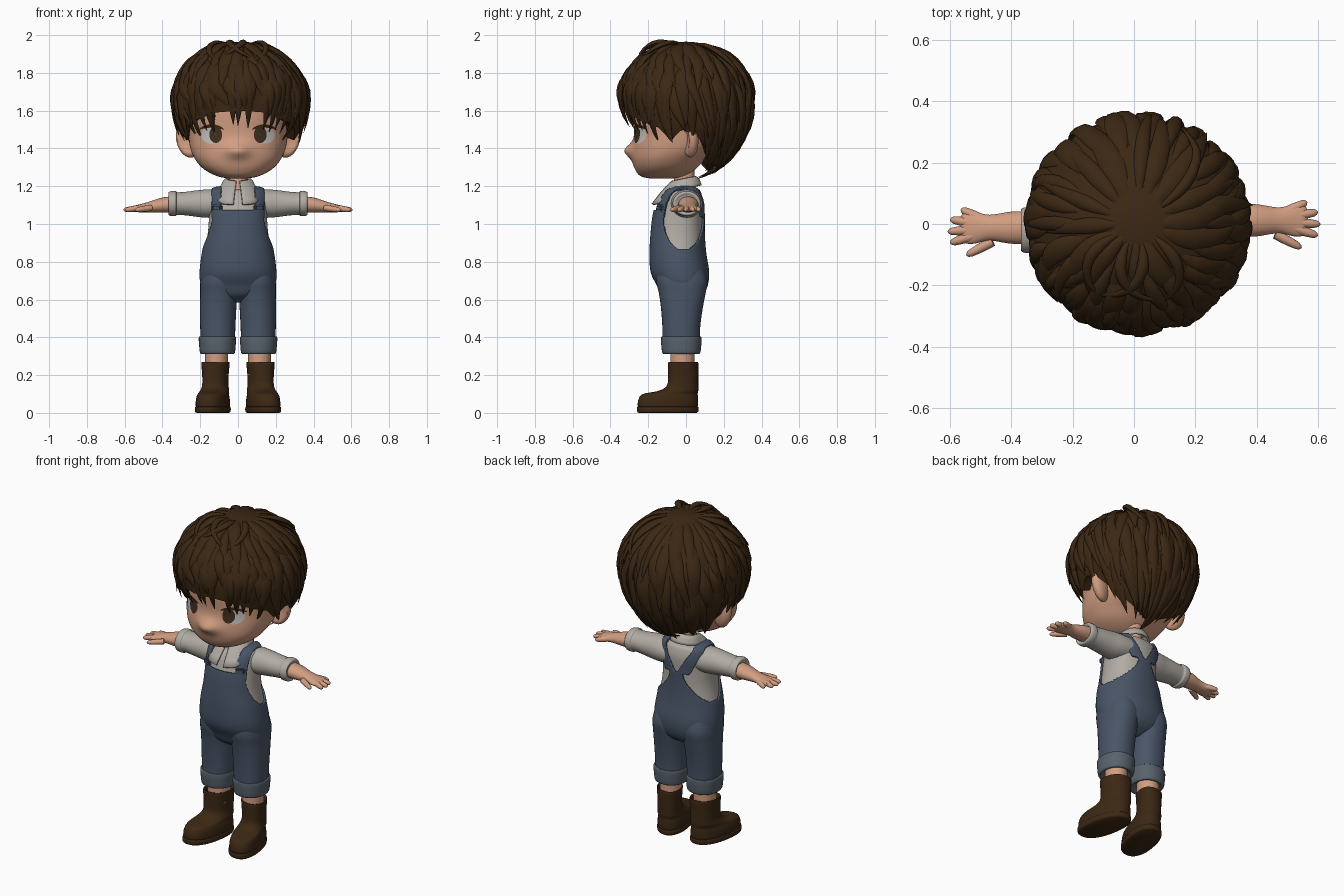
import bpy, bmesh, math, random
from mathutils import Vector, Matrix
from mathutils.bvhtree import BVHTree

random.seed(4)
if "Cube" in bpy.data.objects:
    bpy.data.objects.remove(bpy.data.objects["Cube"])


def material(name, color):
    mat = bpy.data.materials.new(name)
    mat.use_nodes = True
    mat.diffuse_color = (*color, 1)
    shader = mat.node_tree.nodes["Principled BSDF"]
    shader.inputs["Base Color"].default_value = (*color, 1)
    shader.inputs["Roughness"].default_value = 0.8
    return mat


SKIN = material("warm skin", (.64, .34, .22))
BROWN = material("dark brown", (.045, .021, .007))
SHIRT = material("pale grey cotton", (.44, .41, .37))
DENIM = material("blue denim", (.066, .09, .135))
FOLD = material("faded denim", (.1, .125, .155))
WHITE = material("eye white", (.55, .54, .51))
IRIS = material("brown iris", (.05, .027, .013))


def finish(name, bm, mat, thickness=0, offset=1):
    mesh = bpy.data.meshes.new(name)
    bm.to_mesh(mesh)
    bm.free()
    mesh.materials.append(mat)
    obj = bpy.data.objects.new(name, mesh)
    bpy.context.collection.objects.link(obj)
    if thickness:
        solid = obj.modifiers.new("thickness", "SOLIDIFY")
        solid.thickness, solid.offset = thickness, offset
    bpy.ops.object.select_all(action="DESELECT")
    obj.select_set(True)
    bpy.context.view_layer.objects.active = obj
    bpy.ops.object.shade_smooth_by_angle(angle=math.radians(50))
    return obj


def catmull(rows, steps):
    out = []
    for i in range(len(rows) - 1):
        quad = zip(rows[max(i - 1, 0)], rows[i], rows[i + 1], rows[min(i + 2, len(rows) - 1)])
        quad = list(quad)
        for k in range(steps):
            t = k / steps
            out.append([b + .5 * t * (c - a + t * (2*a - 5*b + 4*c - d + t * (3*(b - c) + d - a)))
                        for a, b, c, d in quad])
    return out + [list(rows[-1])]


def skin_rings(bm, rings, closed=True, caps=True):
    rings = [[bm.verts.new(p) for p in ring] for ring in rings]
    n = len(rings[0])
    for low, high in zip(rings, rings[1:]):
        for i in range(n if closed else n - 1):
            j = (i + 1) % n
            bm.faces.new((low[i], low[j], high[j], high[i]))
    if caps:
        bm.faces.new(rings[0])
        bm.faces.new(rings[-1])
    bmesh.ops.recalc_face_normals(bm, faces=bm.faces)


def loft(rows, along_x=False, n=40, steps=5, power=2):
    """Rows hold a centre x, y, z and two radii."""
    bm, rings = bmesh.new(), []
    for x, y, z, ra, rb in catmull(rows, steps):
        ring = []
        for i in range(n):
            a = math.tau * i / n
            u, v = [math.copysign(abs(w) ** (2 / power), w) for w in (math.cos(a), math.sin(a))]
            u, v = u * max(ra, .002), v * max(rb, .002)
            ring.append((x, y + u, z + v) if along_x else (x + u, y + v, z))
        rings.append(ring)
    skin_rings(bm, rings)
    return bm


def tube(bm, points, widths, heights, ups, n=8):
    rings = []
    for i, p in enumerate(points):
        tangent = (points[min(i + 1, len(points) - 1)] - points[max(i - 1, 0)]).normalized()
        side = tangent.cross(ups[i]).normalized()
        up = side.cross(tangent)
        rings.append([p + side * widths[i] * math.cos(math.tau * k / n)
                      + up * heights[i] * math.sin(math.tau * k / n) for k in range(n)])
    skin_rings(bm, rings)


# Head with a soft pointed nose
head = loft([(0, -.13, 1.24, .04, .05), (0, -.125, 1.253, .11, .115), (0, -.11, 1.29, .18, .16),
             (0, -.092, 1.34, .225, .192), (0, -.058, 1.4, .252, .226), (0, -.03, 1.48, .265, .245),
             (0, -.01, 1.58, .275, .27), (0, 0, 1.7, .27, .27), (0, 0, 1.82, .2, .2),
             (0, 0, 1.88, .05, .05)], n=72, steps=6, power=2.2)
for v in head.verts:
    if v.co.y < 0:
        v.co.y -= .042 * math.exp(-(v.co.x / .06) ** 2 - ((v.co.z - 1.388) / .038) ** 2)
face = BVHTree.FromBMesh(head)
finish("head", head, SKIN)


# Eyes are thin plates that follow the face
def eye_plate(name, mat, x, z, rx, rz, gap, bend=0):
    bm, rings = bmesh.new(), []
    for scale in (.02, .35, .7, 1):
        ring = []
        for i in range(28):
            a = math.tau * i / 28
            px, pz = x + rx * scale * math.cos(a), z + rz * scale * math.sin(a)
            pz -= bend * (px - x) ** 2
            hit = face.ray_cast(Vector((px, -1, pz)), Vector((0, 1, 0)))[0]
            ring.append((px, hit.y - gap, pz))
        rings.append(ring)
    skin_rings(bm, rings, caps=False)
    for f in bm.faces:
        if f.normal.y > 0:
            f.normal_flip()
    finish(name, bm, mat)


for s, side in ((-1, "right"), (1, "left")):
    eye_plate(side + "_eye_white", WHITE, s * .14, 1.47, .055, .045, .003)
    eye_plate(side + "_iris", IRIS, s * .118, 1.473, .034, .044, .005)
    eye_plate(side + "_lash", BROWN, s * .14, 1.519, .066, .009, .007, 4)

    # Ear, hollowed on its front
    ear = bmesh.new()
    bmesh.ops.create_uvsphere(ear, u_segments=28, v_segments=18, radius=1)
    for v in ear.verts:
        if v.co.y < 0:
            v.co.y *= .25 + .75 * min(1, (math.hypot(v.co.x, v.co.z) / .8) ** 2)
    ear.transform(Matrix.Translation((s * .262, .022, 1.45)) @ Matrix.Rotation(s * .2, 4, "Y")
                  @ Matrix.Rotation(s * .35, 4, "Z") @ Matrix.Diagonal((.068, .04, .1, 1)))
    finish(side + "_ear", ear, SKIN)

# Hair shell: a dome whose hem varies around the head
HEM = [(0, 1.6), (.4, 1.59), (.75, 1.55), (1.1, 1.51), (1.3, 1.44), (1.5, 1.5), (1.75, 1.47),
       (2.1, 1.36), (2.6, 1.3), (3.2, 1.28)]


def hem(a):
    a = abs((a + math.pi) % math.tau - math.pi)
    for (a0, z0), (a1, z1) in zip(HEM, HEM[1:]):
        if a <= a1:
            return z0 + (z1 - z0) * (a - a0) / (a1 - a0)
    return HEM[-1][1]


def dome(a, t, lift=0):
    phi = t * math.acos((hem(a) - 1.66) / .4)
    r = .343 + .009 * abs(math.sin(6 * a + 3 * phi)) * math.sin(phi) + lift
    c = math.cos(phi)
    z = 1.66 + c * ((.305 if c > 0 else .4) + lift)
    return Vector((.012 + r * math.sin(phi) * math.sin(a), -r * math.sin(phi) * math.cos(a), z))


shell = bmesh.new()
angles = [math.tau * i / 120 for i in range(120)]
rings = [[dome(a, max(k / 28, .005)) for a in angles] for k in range(29)]
for scale, rise in ((.74, .03), (.1, .22)):
    rings.append([Vector((p.x * scale, p.y * scale, p.z + rise)) for p in rings[28]])
skin_rings(shell, rings)
finish("hair_shell", shell, BROWN)

# Hair locks sweep over the dome and taper to flicked tips
locks = bmesh.new()


def lock(a, t0, t1, swirl, width, lift, flick, count=10):
    points, ups, widths, heights = [], [], [], []
    for k in range(count):
        u = k / (count - 1)
        angle = a + swirl * u * u
        p = dome(angle, t0 + (t1 - t0) * u, -.008 + lift * math.sin(math.pi * u) + flick * u ** 4)
        points.append(p)
        ups.append((p - Vector((0, 0, 1.62))).normalized())
        profile = min(1, .25 + 2.5 * u) * (1 - u ** 3) + .02
        widths.append(width * profile)
        heights.append(.015 * profile)
    tube(locks, points, widths, heights, ups)


for row, (start, end, amount) in enumerate(((.08, .55, 16), (.25, .75, 24), (.45, .92, 34), (.6, 1.04, 42))):
    for i in range(amount):
        a = math.tau * (i + random.uniform(-.3, .3)) / amount + row
        front = math.cos(a) > .55
        lock(a, start, end + random.uniform(-.06, 0 if front else .05), random.uniform(-.1, .4),
             random.uniform(.024, .042), random.uniform(.008, .018),
             0 if front else random.uniform(.012, .04))
# Fringe, parted by two small gaps
for a in (-1, -.84, -.68, -.54, -.42, -.12, 0, .12, .42, .54, .68, .84, 1):
    lock(a, .4, 1.12 + random.uniform(-.02, .05), random.uniform(-.05, .05), .036, .014, -.012)
# Loose arched locks at the crown
for a, swirl in ((-.5, .9), (.2, -.8), (.9, -.6), (-1.1, .7), (2.2, .6)):
    lock(a, .1, .5, swirl, .02, .036, .01)
finish("hair_locks", locks, BROWN)

# Neck
finish("neck", loft([(0, -.03, 1.14, .055, .07), (0, -.025, 1.19, .05, .068),
                     (0, -.01, 1.23, .048, .055), (0, -.01, 1.29, .05, .055)]), SKIN)

# Shirt body, then overalls cut from the same form
TORSO = [(0, -.02, .595, .03, .05), (0, -.02, .63, .14, .1), (0, -.02, .68, .185, .125),
         (0, -.033, .75, .192, .144), (0, -.043, .85, .18, .139), (0, -.044, .95, .16, .133),
         (0, -.038, 1.05, .153, .127), (0, -.028, 1.12, .152, .118), (0, -.02, 1.165, .145, .1),
         (0, -.012, 1.183, .125, .08), (0, -.01, 1.19, .085, .05), (0, -.01, 1.192, .003, .003)]
finish("shirt_body", loft(TORSO[4:], n=80, steps=8, power=2.2), SHIRT)


def is_denim(p):
    x, y, z = abs(p.x), p.y + .015, p.z
    if z < 1.03:
        return (y / .1) ** 2 + ((z - 1.03) / .165) ** 2 > 1 or x < .03
    if y < 0:
        return x < .133 and (z < 1.075 or x > .085)
    rise = z - 1.03
    return min(.085, .6 * rise) < x < min(.133, .078 + .43 * rise)


overalls = loft(TORSO, n=160, steps=10, power=2.2)
bmesh.ops.delete(overalls, geom=[f for f in overalls.faces if not is_denim(f.calc_center_median())],
                 context="FACES")
for _ in range(3):
    edge = [v for v in overalls.verts if v.is_boundary]
    bmesh.ops.smooth_vert(overalls, verts=edge, factor=.5, use_axis_x=True, use_axis_y=True, use_axis_z=True)
finish("overalls", overalls, DENIM, .011)

# Shirt collar with two front points
collar, rings = bmesh.new(), []
for row in range(7):
    v = row / 6
    ring = []
    for i in range(49):
        u = i / 24 - 1
        a = u * 3
        point = max(0, min(1, (abs(u) - .55) / .3)) * max(0, v - .3)
        r = .06 + .03 * v + .11 * point
        y = -.012 + r * math.cos(a)
        z = 1.238 + .012 * math.sin(math.pi * v) - .05 * v - .07 * point + .2 * y
        ring.append((r * math.sin(a), y, z))
    rings.append(ring)
skin_rings(collar, rings, closed=False, caps=False)
finish("collar", collar, SHIRT, .012, 0)

for s, side in ((-1, "right"), (1, "left")):
    # Sleeve with a rolled end
    sy = s * .012
    sleeve = [(.07, .085, .07), (.14, .083, .075), (.2, .075, .072), (.27, .07, .063), (.32, .067, .06),
              (.33, .074, .066), (.355, .074, .066), (.368, .066, .058), (.362, .05, .045)]
    finish(side + "_sleeve", loft([(s * x, sy - .008, 1.108, ry, rz) for x, ry, rz in sleeve],
                                  True), SHIRT)

    # Forearm, palm and fingers
    arm = [(.33, 1.104, .054, .044), (.4, 1.1, .052, .04), (.47, 1.09, .042, .028),
           (.52, 1.083, .052, .021), (.55, 1.08, .05, .016), (.565, 1.078, .035, .008)]
    finish(side + "_forearm", loft([(s * x, sy, z, ry, rz) for x, z, ry, rz in arm], True), SKIN)
    fingers = bmesh.new()
    for x, y, base in ((.545, -.09, .46), (.598, -.05, .52), (.606, -.013, .52), (.598, .027, .52), (.563, .06, .5)):
        start, tip = Vector((s * base, sy + y * .5, 1.085)), Vector((s * x, sy + y, 1.074))
        steps = (0, .3, .6, .85, .95, 1)
        radii = [.016, .016, .0145, .012, .008, .002]
        tube(fingers, [start.lerp(tip, t) for t in steps], radii, radii, [Vector((0, 0, 1))] * 6, 12)
    finish(side + "_fingers", fingers, SKIN)

    # Strap buckle
    buckle = bmesh.new()
    bmesh.ops.create_cube(buckle, size=1, matrix=Matrix.Translation((s * .108, -.134, 1.085))
                          @ Matrix.Rotation(s * .5, 4, "Z") @ Matrix.Diagonal((.052, .03, .035, 1)))
    bmesh.ops.bevel(buckle, geom=buckle.edges[:], offset=.007, segments=2, affect="EDGES")
    finish(side + "_buckle", buckle, DENIM)

    # Trouser leg and turned-up cuff
    leg = [(.107, -.025, .35, .09, .098), (.107, -.025, .45, .093, .1), (.105, -.022, .55, .096, .11),
           (.102, -.02, .63, .098, .123), (.099, -.022, .7, .1, .135), (.095, -.03, .78, .09, .12)]
    finish(side + "_trouser_leg", loft([(s * r[0], *r[1:]) for r in leg], power=2.2), DENIM)
    cuff = [(.33, .06, .065), (.313, .078, .085), (.318, .092, .1), (.36, .097, .106),
            (.392, .099, .107), (.404, .095, .103), (.4, .08, .085)]
    finish(side + "_trouser_cuff", loft([(s * .109, -.025, *r) for r in cuff], power=2.2), FOLD)

    # Shin and boot, with toes turned slightly out
    finish(side + "_shin", loft([(s * .114, -.018, z, .06, .064) for z in (.2, .26, .34)]), SKIN)
    boot = [(-.015, .21, .055, .06), (-.015, .258, .064, .07), (-.015, .265, .073, .08),
            (-.015, .2, .068, .08), (-.018, .145, .068, .083), (-.04, .117, .074, .105),
            (-.083, .1, .077, .145), (-.093, .075, .083, .157), (-.096, .045, .085, .16),
            (-.096, .03, .083, .157)]
    sole = [(-.097, .034, .08, .15), (-.097, .03, .088, .162), (-.097, .008, .088, .162), (-.097, 0, .08, .154)]
    for part, rows in (("_boot", boot), ("_sole", sole)):
        bm = loft([(s * .117, *r) for r in rows], power=2.3)
        for v in bm.verts:
            v.co.x -= s * .17 * v.co.y
        finish(side + part, bm, BROWN)
